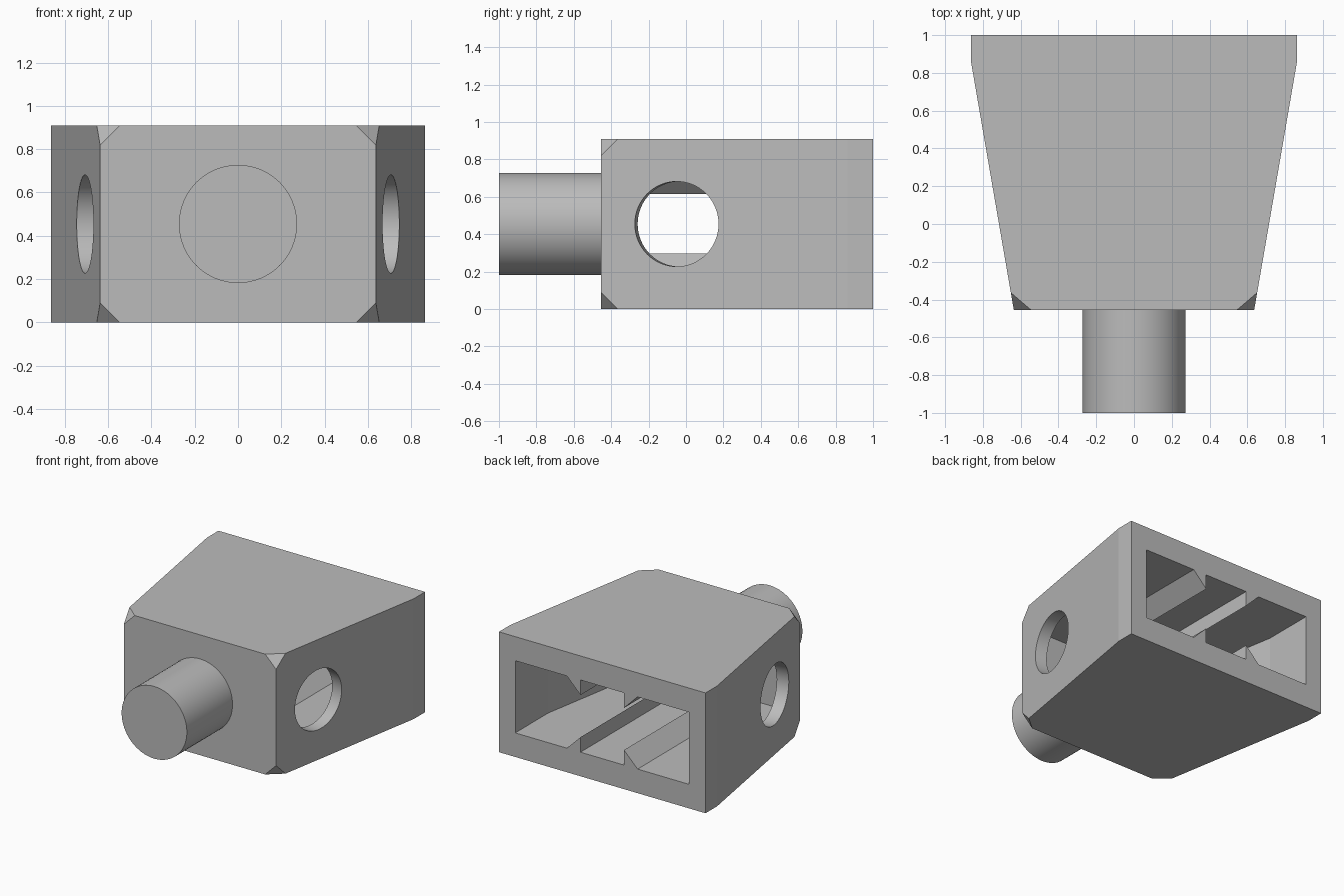
import bpy, bmesh, math
from mathutils import Matrix, Vector

U = 1 / 11  # design unit
H = 10 * U  # body height
if "Cube" in bpy.data.objects:
    bpy.data.objects.remove(bpy.data.objects["Cube"])

grey = bpy.data.materials.new("plain grey")
grey.use_nodes = True
COLOUR = (0.5, 0.5, 0.5, 1)
grey.diffuse_color = COLOUR
grey.node_tree.nodes["Principled BSDF"].inputs["Base Color"].default_value = COLOUR


def finish(name, bm):
    bmesh.ops.recalc_face_normals(bm, faces=bm.faces)
    mesh = bpy.data.meshes.new(name)
    bm.to_mesh(mesh)
    bm.free()
    mesh.materials.append(grey)
    obj = bpy.data.objects.new(name, mesh)
    bpy.context.collection.objects.link(obj)
    return obj


def hull(name, points):
    bm = bmesh.new()
    for p in points:
        bm.verts.new(p)
    bmesh.ops.convex_hull(bm, input=bm.verts[:])
    bmesh.ops.dissolve_limit(bm, angle_limit=0.01, verts=bm.verts[:], edges=bm.edges[:])
    return finish(name, bm)


def cylinder(name, radius, length, centre, axis):
    bm = bmesh.new()
    turn = Vector(axis).to_track_quat('Z', 'Y').to_matrix().to_4x4()
    bmesh.ops.create_cone(bm, cap_ends=True, segments=64, radius1=radius, radius2=radius,
                          depth=length, matrix=Matrix.Translation(centre) @ turn)
    return finish(name, bm)


def activate(obj):
    bpy.ops.object.select_all(action='DESELECT')
    obj.select_set(True)
    bpy.context.view_layer.objects.active = obj


def cut(target, tool):
    mod = target.modifiers.new("cut", 'BOOLEAN')
    mod.operation, mod.solver, mod.object = 'DIFFERENCE', 'EXACT', tool
    activate(target)
    bpy.ops.object.modifier_apply(modifier=mod.name)
    bpy.data.objects.remove(tool)


# Tapered body with clipped front corners
back, kink, front = 1, 9.5 * U, -5 * U
wide, narrow = 9.5 * U, 7 * U
slope = (wide - narrow) / (kink - front)
points = []
for s in (-1, 1):
    for z, up in ((0, 1), (H, -1)):
        points += [(s * wide, back, z), (s * wide, kink, z),
                   (s * (narrow + slope * U), front + U, z),
                   (s * (narrow - U), front, z), (s * narrow, front, z + up * U)]
body = hull("body", points)

# Hollow open at the back, narrowing parallel to the outer sides
wall = U * math.sqrt(1 + slope ** 2)
inner, inner_front = 8 * U, front + U
inner_kink = kink - (wide - wall - inner) / slope
inner_narrow = inner - slope * (inner_kink - inner_front)
plan = [(inner, 1.1), (inner, inner_kink), (inner_narrow, inner_front)]
hollow = hull("hollow", [(s * x, y, z) for s in (-1, 1) for x, y in plan for z in (2 * U, 8 * U)])

# Four wedge-shaped ribs left standing along the hollow
rib = 1.25 * U
for s in (-1, 1):
    for base, up in ((2 * U, 1), (8 * U, -1)):
        profile = [(2 * U, base - up * U), (2 * U, base + up * rib),
                   (2 * U + rib, base), (2 * U + rib, base - up * U)]
        cut(hollow, hull("rib", [(s * x, y, z) for x, z in profile for y in (-1, 1.2)]))
cut(body, hollow)

# Round side holes drilled square to the slanted sides
hole_y = -0.05
hole_x = narrow + slope * (hole_y - front)
for s in (-1, 1):
    cut(body, cylinder("side_hole", 2.5 * U, 0.4, (s * hole_x, hole_y, H / 2), (s, -slope, 0)))

# Front peg
peg = cylinder("peg", 3 * U, 6 * U, (0, front - 3 * U, H / 2), (0, 1, 0))

for obj in (body, peg):
    activate(obj)
    bpy.ops.object.shade_smooth_by_angle(angle=math.radians(8))
